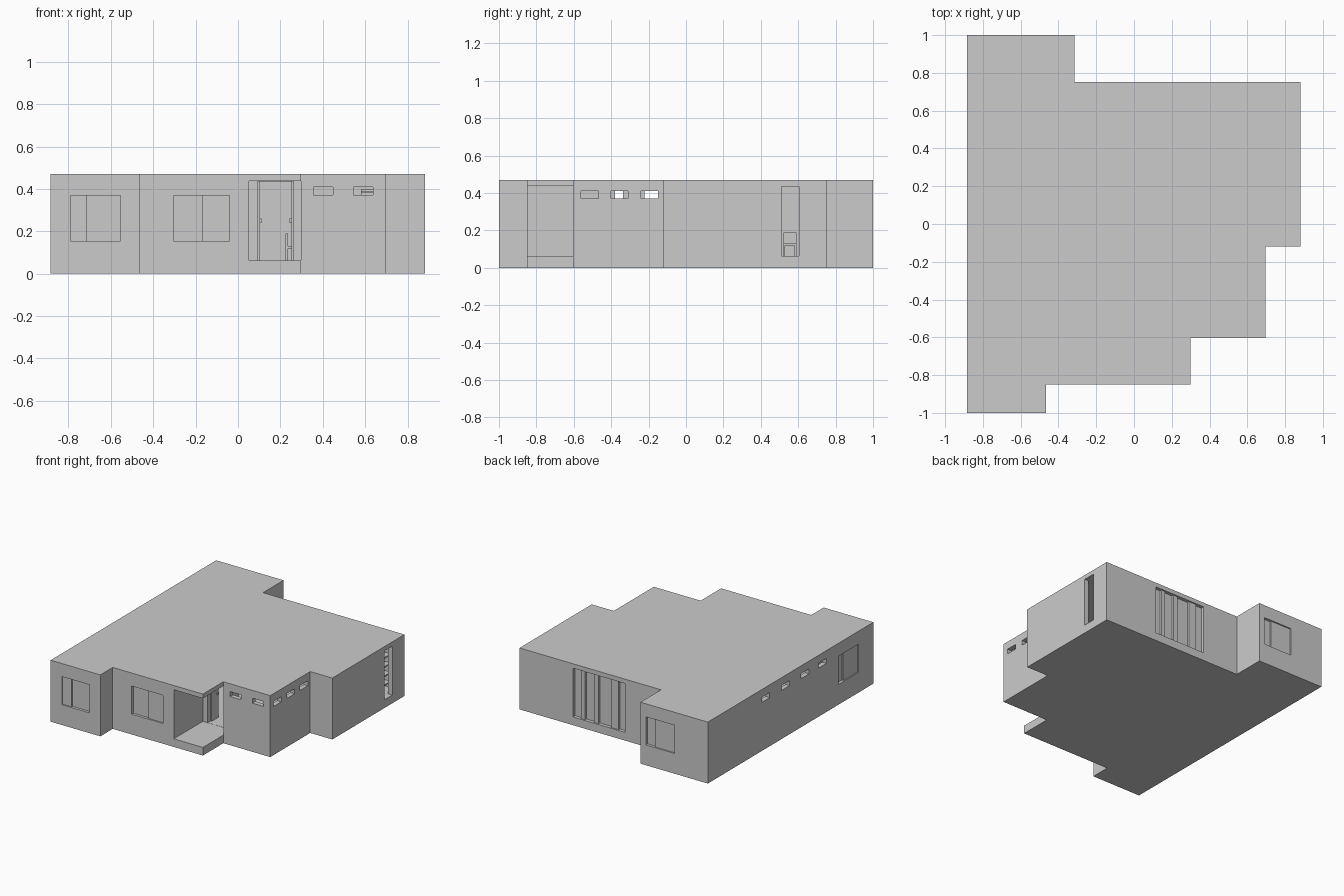
import bpy, bmesh
from mathutils import Vector

if "Cube" in bpy.data.objects:
    bpy.data.objects.remove(bpy.data.objects["Cube"])

H, FLOOR, CEIL, T = 0.47, 0.062, 0.437, 0.035


def prism(name, pts, z0, z1):
    bm = bmesh.new()
    f = bm.faces.new([bm.verts.new((x, y, z0)) for x, y in pts])
    ext = bmesh.ops.extrude_face_region(bm, geom=[f])
    verts = [g for g in ext["geom"] if isinstance(g, bmesh.types.BMVert)]
    bmesh.ops.translate(bm, vec=(0, 0, z1 - z0), verts=verts)
    bmesh.ops.recalc_face_normals(bm, faces=bm.faces)
    me = bpy.data.meshes.new(name)
    bm.to_mesh(me)
    bm.free()
    ob = bpy.data.objects.new(name, me)
    bpy.context.collection.objects.link(ob)
    return ob


def box(name, x0, x1, y0, y1, z0, z1):
    return prism(name, [(x0, y0), (x1, y0), (x1, y1), (x0, y1)], z0, z1)


def inset(pts, d):
    # inward offset of a counter-clockwise right-angled outline
    out = []
    for i, p in enumerate(pts):
        a, b, c = Vector(pts[i - 1]), Vector(p), Vector(pts[(i + 1) % len(pts)])
        e, g = (b - a).normalized(), (c - b).normalized()
        out.append((b.x - d * (e.y + g.y), b.y + d * (e.x + g.x)))
    return out


def cut(target, cutter):
    m = target.modifiers.new("cut", "BOOLEAN")
    m.operation, m.solver, m.object = "DIFFERENCE", "EXACT", cutter
    bpy.context.view_layer.objects.active = target
    bpy.ops.object.modifier_apply(modifier=m.name)
    bpy.data.objects.remove(cutter)


# house block with hollow rooms and corner porch
left = [(-0.885, -1), (-0.465, -1), (-0.465, -0.85)]
right = [(0.695, -0.603), (0.695, -0.12), (0.882, -0.12), (0.882, 0.752),
         (-0.315, 0.752), (-0.315, 1), (-0.885, 1)]
house = prism("house_shell", left + [(0.298, -0.85), (0.298, -0.603)] + right, 0, H)
rooms = left + [(0.052, -0.85), (0.052, -0.5), (0.298, -0.5), (0.298, -0.603)] + right
cut(house, prism("rooms", inset(rooms, T), FLOOR, CEIL))
cut(house, prism("porch", [(0.052, -0.9), (0.35, -0.9), (0.35, -0.65), (0.298, -0.603),
                           (0.298, -0.5), (0.052, -0.5)], FLOOR, CEIL))

# high slot windows on the front, right and left
for x in (0.402, 0.59):
    cut(house, box("slot", x - 0.046, x + 0.046, -0.65, -0.55, 0.372, 0.41))
for y in (-0.515, -0.355, -0.195):
    cut(house, box("slot", 0.64, 0.74, y - 0.046, y + 0.046, 0.372, 0.41))
for y in (0.3, 0.06, -0.175, -0.385):
    cut(house, box("slot", -0.93, -0.83, y - 0.048, y + 0.048, 0.372, 0.41))

# tall open window on the right, entry doorway
cut(house, box("tall", 0.8, 0.95, 0.51, 0.605, FLOOR + 0.001, CEIL - 0.001))
cut(house, box("entry", 0.093, 0.262, -0.52, -0.45, FLOOR + 0.001, CEIL - 0.001))


def sliding_window(name, axis, wall, side, lo, mid, hi, depths):
    # hole through the wall, closed by two panes at different depths
    z0, z1 = 0.155, 0.37

    def slab(n, a, b, d0, d1):
        p, q = sorted((wall + side * d0, wall + side * d1))
        return box(n, a, b, p, q, z0, z1) if axis == "x" else box(n, p, q, a, b, z0, z1)
    cut(house, slab("hole", lo, hi, -0.03, 0.05))
    slab(name + "_pane_a", lo, mid, depths[0], depths[0] + 0.012)
    slab(name + "_pane_b", mid, hi, depths[1], depths[1] + 0.012)


sliding_window("front_left_window", "x", -1, 1, -0.79, -0.715, -0.555, (0.01, 0.021))
sliding_window("front_middle_window", "x", -0.85, 1, -0.305, -0.17, -0.04, (0.02, 0.01))
sliding_window("back_window", "x", 1, -1, -0.605, -0.43, -0.36, (0.01, 0.021))
sliding_window("side_window", "y", -0.885, 1, -0.82, -0.65, -0.58, (0.01, 0.021))

# glazed sliding doors at the back
cut(house, box("patio", -0.01, 0.43, 0.7, 0.8, FLOOR + 0.001, CEIL - 0.001))
box("patio_glass", -0.01, 0.43, 0.718, 0.726, FLOOR, CEIL)
for i, (a, b) in enumerate([(0.335, 0.37), (0.22, 0.26), (0.05, 0.115)]):
    box(f"patio_stile_{i}", a, b, 0.726, 0.742, FLOOR, CEIL)

# open double entry doors with handles
for name, x, s in (("left", 0.093, 1), ("right", 0.262, -1)):
    a, b = sorted((x, x + s * 0.01))
    box(f"entry_door_{name}", a, b, -0.465, -0.38, FLOOR, CEIL)
    a, b = sorted((x + s * 0.01, x + s * 0.018))
    box(f"door_handle_{name}", a, b, -0.4, -0.388, 0.24, 0.26)

# shelf unit inside the tall window
box("shelf_back", 0.58, 0.80, 0.70, 0.715, FLOOR, 0.40)
for i in range(5):
    z = 0.10 + i * 0.07
    box(f"shelf_{i}", 0.58, 0.80, 0.62, 0.70, z, z + 0.01)

# dining chair
for x in (0.225, 0.285):
    for y in (0.52, 0.58):
        box("chair_leg", x, x + 0.01, y, y + 0.01, FLOOR, 0.12)
box("chair_seat", 0.225, 0.295, 0.52, 0.59, 0.12, 0.13)
box("chair_back", 0.225, 0.235, 0.52, 0.59, 0.13, 0.19)
